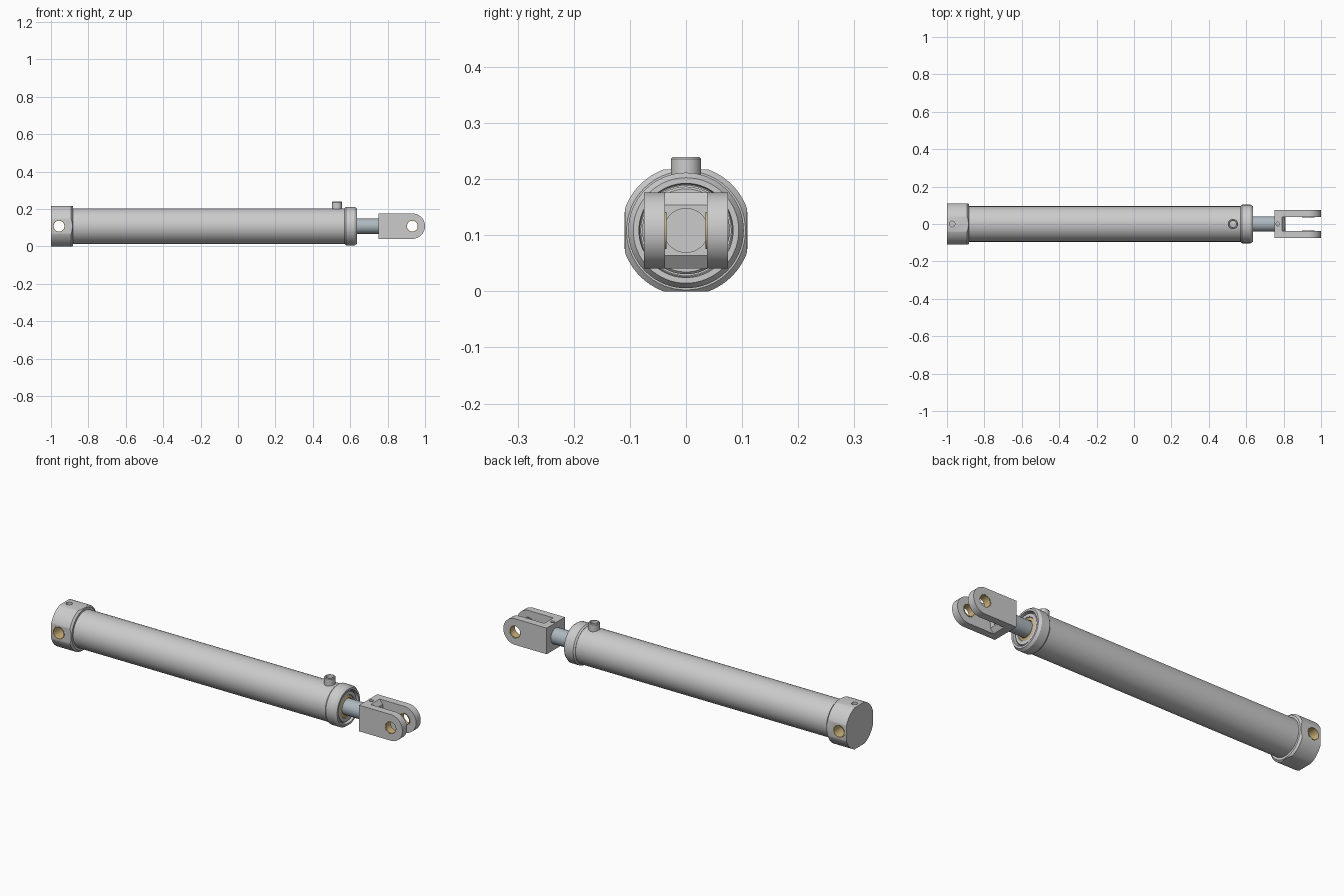
import bpy, bmesh, math
from mathutils import Matrix, Vector

if "Cube" in bpy.data.objects:
    bpy.data.objects.remove(bpy.data.objects["Cube"])

ZC = 0.1085  # height of the cylinder axis


def finish(name, bm, mat=None):
    bmesh.ops.remove_doubles(bm, verts=bm.verts, dist=1e-6)
    bmesh.ops.recalc_face_normals(bm, faces=bm.faces)
    me = bpy.data.meshes.new(name)
    bm.to_mesh(me)
    bm.free()
    ob = bpy.data.objects.new(name, me)
    bpy.context.collection.objects.link(ob)
    if mat:
        me.materials.append(mat)
    return ob


def lathe(name, profile, axis='X', at=(0, 0, ZC), closed=False, mat=None, n=64):
    """Spin (distance along axis, radius) points round an axis through 'at'."""
    bm = bmesh.new()
    rings = []
    for i in range(n):
        a = 2 * math.pi * i / n
        rings.append([bm.verts.new((d, r * math.cos(a), r * math.sin(a))) for d, r in profile])
    m = len(profile)
    for i in range(n):
        A, B = rings[i], rings[(i + 1) % n]
        for j in range(m if closed else m - 1):
            k = (j + 1) % m
            bm.faces.new((A[j], A[k], B[k], B[j]))
    if not closed:
        for j in (0, m - 1):
            bm.faces.new([r[j] for r in rings])
    target = {'X': Vector((1, 0, 0)), 'Y': Vector((0, 1, 0)), 'Z': Vector((0, 0, 1))}[axis]
    rot = Vector((1, 0, 0)).rotation_difference(target).to_matrix().to_4x4()
    bm.transform(Matrix.Translation(at) @ rot)
    return finish(name, bm, mat)


def extrude_y(name, pts, y0, y1):
    """Extrude an (x, z) outline along y."""
    bm = bmesh.new()
    f = bm.faces.new([bm.verts.new((x, y0, z)) for x, z in pts])
    g = bmesh.ops.extrude_face_region(bm, geom=[f])
    bmesh.ops.translate(bm, vec=(0, y1 - y0, 0),
                        verts=[v for v in g['geom'] if isinstance(v, bmesh.types.BMVert)])
    return finish(name, bm)


def boolean(ob, cutter, op='DIFFERENCE'):
    md = ob.modifiers.new('cut', 'BOOLEAN')
    md.operation, md.object, md.solver = op, cutter, 'EXACT'
    bpy.context.view_layer.objects.active = ob
    bpy.ops.object.modifier_apply(modifier=md.name)
    bpy.data.objects.remove(cutter, do_unlink=True)


def drill(ob, axis, at, r, d0, d1):
    boolean(ob, lathe('drill', [(d0, r), (d1, r)], axis, at, n=40))


def material(name, color):
    m = bpy.data.materials.new(name)
    m.diffuse_color = color
    m.use_nodes = True
    m.node_tree.nodes["Principled BSDF"].inputs["Base Color"].default_value = m.diffuse_color
    return m


brass = material('brass', (0.62, 0.45, 0.2, 1))
steel = material('rod_steel', (0.42, 0.48, 0.52, 1))

# End cap: turned blank with a chamfered shoulder, four milled flats
cap = lathe('end_cap', [(-1, 0.1157), (-0.892, 0.1157), (-0.883, 0.106)])
boolean(cap, extrude_y('flats', [(-1.1, 0), (-0.8, 0), (-0.8, 0.217), (-1.1, 0.217)],
                       -0.1085, 0.1085), 'INTERSECT')
drill(cap, 'Y', (-0.957, 0, ZC), 0.033, -0.2, 0.2)
drill(cap, 'Z', (-0.972, 0, ZC), 0.015, 0.05, 0.2)

# Barrel and threaded collar
lathe('barrel', [(-0.9, 0.095), (0.6, 0.095)])
lathe('collar', [(0.57, 0.08), (0.57, 0.096), (0.578, 0.103), (0.624, 0.103), (0.637, 0.094),
                 (0.637, 0.084), (0.615, 0.082), (0.615, 0.08)], closed=True)

# Gland and wiper seal around the rod
lathe('gland', [(0.59, 0.054), (0.59, 0.078), (0.626, 0.078), (0.63, 0.074), (0.63, 0.058),
                (0.622, 0.054)], closed=True)
lathe('wiper_seal', [(0.59, 0.041), (0.59, 0.056), (0.626, 0.056), (0.63, 0.043)],
      closed=True, mat=brass)

# Hydraulic port on top of the barrel
lathe('port', [(0.08, 0.017), (0.08, 0.027), (0.127, 0.027), (0.1305, 0.024), (0.1305, 0.019),
               (0.127, 0.017)], 'Z', (0.529, 0, ZC), closed=True, n=40)

# Piston rod
lathe('piston_rod', [(0.58, 0.041), (0.77, 0.041)], mat=steel)
lathe('rod_stud', [(0.76, 0.04), (0.811, 0.04)])

# Clevis: round-nosed block, slotted, with a chamfered web
R, CX = 0.068, 0.932
nose = [(CX + R * math.cos(a), ZC + R * math.sin(a))
        for a in (math.pi * (i / 32 - 0.5) for i in range(33))]
clevis = extrude_y('clevis', nose + [(0.75, ZC + R), (0.75, ZC - R)], -0.075, 0.075)
slot = [(0.79, -0.1), (1.1, -0.1), (1.1, 0.1), (0.79, 0.1), (0.79, R), (0.808, 0.045),
        (0.808, -0.045), (0.79, -R)]
boolean(clevis, extrude_y('slot', [(x, z + ZC) for x, z in slot], -0.037, 0.037))
drill(clevis, 'Y', (CX, 0, ZC), 0.033, -0.2, 0.2)
drill(clevis, 'Z', (0.768, 0, ZC), 0.01, 0.035, 0.2)

# Brass bushings, mirrored front and back
for label, x, y0, y1 in (('cap', -0.957, 0.04, 0.11), ('clevis', CX, 0.0345, 0.074)):
    for side, s in (('front', -1), ('back', 1)):
        lathe(f'{label}_bushing_{side}', [(s * y0, 0.029), (s * y0, 0.033), (s * y1, 0.033),
                                          (s * y1, 0.029)],
              'Y', (x, 0, ZC), closed=True, mat=brass, n=40)

for ob in bpy.context.collection.objects:
    ob.select_set(True)
bpy.context.view_layer.objects.active = cap
bpy.ops.object.shade_smooth_by_angle(angle=math.radians(25))
